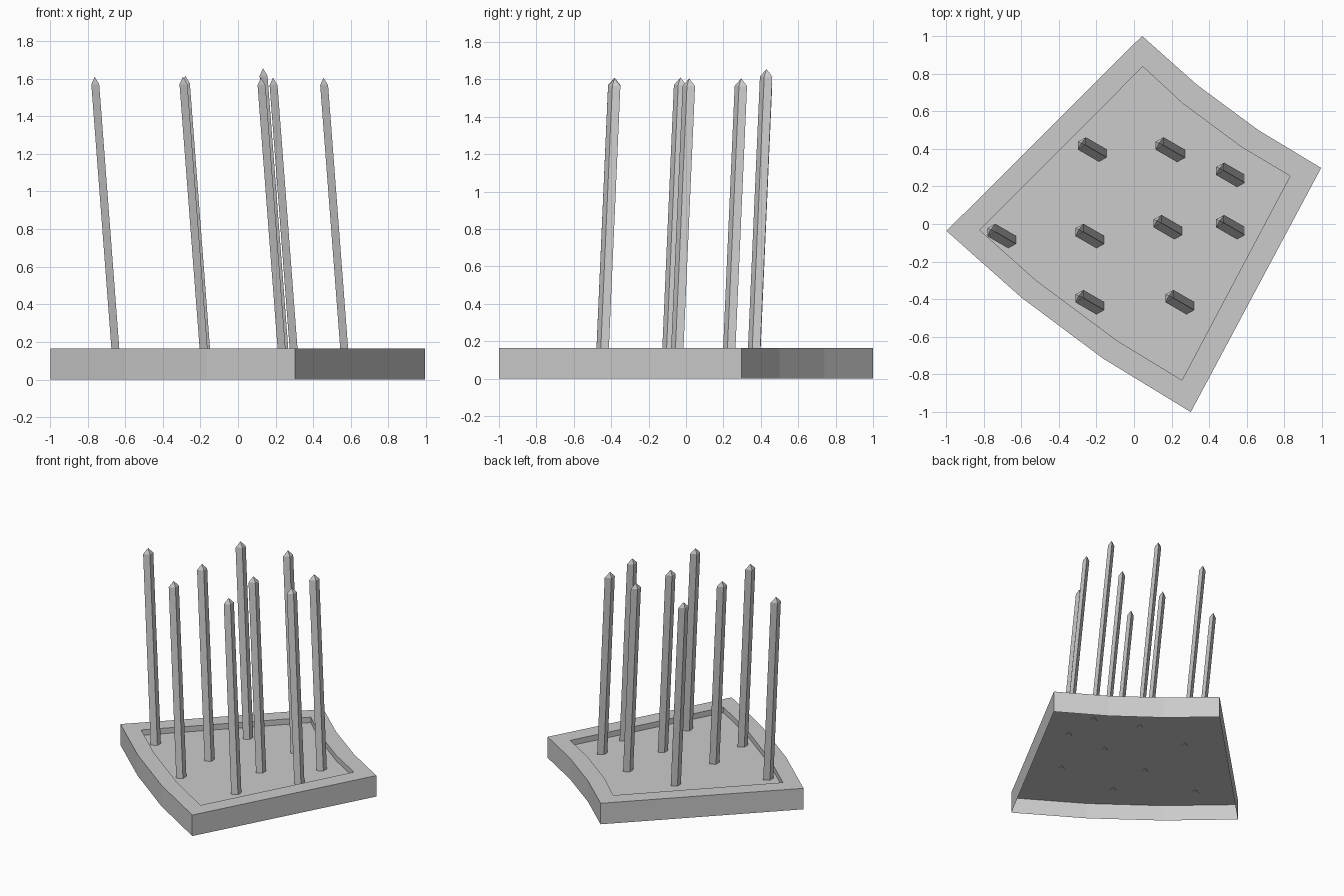
import bpy, bmesh

if "Cube" in bpy.data.objects:
    bpy.data.objects.remove(bpy.data.objects["Cube"])

BASE_H, FLOOR_Z = 0.165, 0.122

OUTER = [(0.043, 1.0), (-0.997, -0.037), (-0.60, -0.39), (-0.165, -0.715),
         (0.302, -1.0), (0.995, 0.298), (0.66, 0.50), (0.335, 0.74)]
INNER = [(0.047, 0.837), (-0.82, -0.033), (-0.52, -0.30), (-0.09, -0.62),
         (0.255, -0.83), (0.83, 0.255), (0.57, 0.41), (0.26, 0.64)]


def make_object(name, bm):
    bmesh.ops.recalc_face_normals(bm, faces=bm.faces)
    mesh = bpy.data.meshes.new(name)
    bm.to_mesh(mesh)
    bm.free()
    obj = bpy.data.objects.new(name, mesh)
    bpy.context.collection.objects.link(obj)
    return obj


def ring(bm, pts, z):
    return [bm.verts.new((x, y, z)) for x, y in pts]


def bridge(bm, a, b):
    n = len(a)
    for i in range(n):
        j = (i + 1) % n
        bm.faces.new((a[i], a[j], b[j], b[i]))


# Thin shell frame, open underneath: outer wall, flat rim, short inner wall
bm = bmesh.new()
rings = [ring(bm, OUTER, 0), ring(bm, OUTER, BASE_H),
         ring(bm, INNER, BASE_H), ring(bm, INNER, FLOOR_Z)]
for lower, upper in zip(rings, rings[1:]):
    bridge(bm, lower, upper)
make_object("base_frame", bm)

# Floor sheet spanning the whole frame
bm = bmesh.new()
bm.faces.new(ring(bm, OUTER, FLOOR_Z))
make_object("base_floor", bm)

# Leaning spikes: sheared four-sided shafts with pyramid points
SECTION = [(-0.021, -0.033), (0.021, -0.010), (0.021, 0.033), (-0.021, 0.010)]
LEAN_X, LEAN_Y = -0.076, 0.044


def spike(index, x, y, top):
    bm = bmesh.new()

    def shaft_ring(z):
        cx, cy = x + LEAN_X * (z - top), y + LEAN_Y * (z - top)
        return ring(bm, [(cx + sx, cy + sy) for sx, sy in SECTION], z)

    low, high = shaft_ring(FLOOR_Z - 0.003), shaft_ring(top - 0.04)
    tip = bm.verts.new((x, y, top))
    bridge(bm, low, high)
    bm.faces.new(low)
    for i in range(4):
        bm.faces.new((high[i], high[(i + 1) % 4], tip))
    make_object(f"spike_{index}", bm)


# Tip position of every spike
TIPS = [(-0.28, 0.43, 1.615), (0.133, 0.43, 1.655), (0.455, 0.295, 1.605),
        (-0.762, -0.03, 1.61), (-0.293, -0.03, 1.61), (0.122, 0.017, 1.605),
        (0.455, 0.017, 1.605), (-0.293, -0.382, 1.61), (0.186, -0.382, 1.605)]
for i, (x, y, top) in enumerate(TIPS, 1):
    spike(i, x, y, top)
